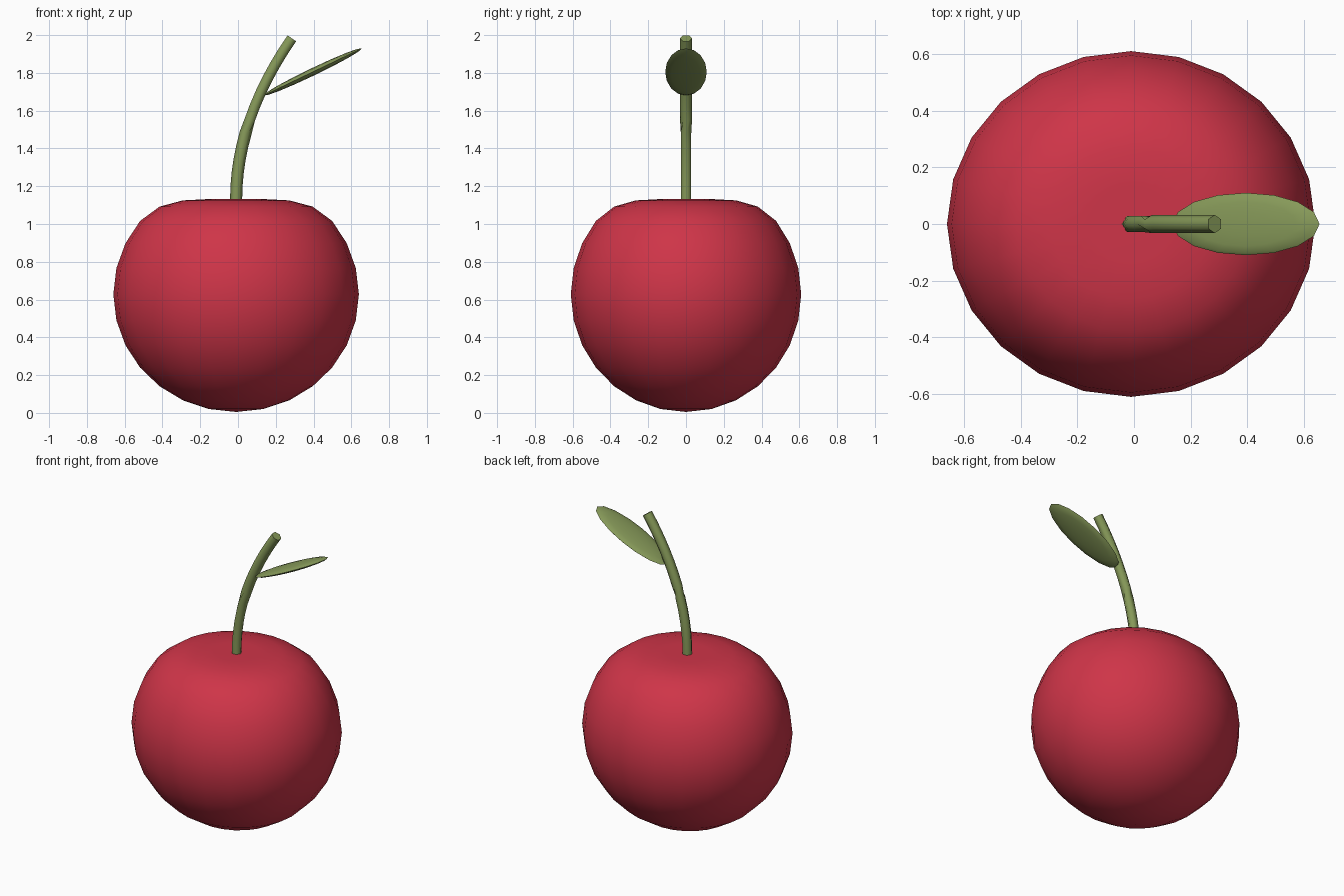
import bpy, bmesh
from math import sin, cos, pi, radians, atan2
from mathutils import Matrix, Vector

if "Cube" in bpy.data.objects:
    bpy.data.objects.remove(bpy.data.objects["Cube"])


def material(name, color):
    m = bpy.data.materials.new(name)
    m.diffuse_color = (*color, 1)
    m.use_nodes = True
    m.node_tree.nodes["Principled BSDF"].inputs["Base Color"].default_value = m.diffuse_color
    return m


def finish(name, bm, mat):
    bmesh.ops.recalc_face_normals(bm, faces=bm.faces)
    me = bpy.data.meshes.new(name)
    bm.to_mesh(me)
    bm.free()
    ob = bpy.data.objects.new(name, me)
    bpy.context.collection.objects.link(ob)
    me.materials.append(mat)
    bpy.ops.object.select_all(action='DESELECT')
    ob.select_set(True)
    bpy.context.view_layer.objects.active = ob
    bpy.ops.object.shade_smooth_by_angle(angle=radians(65))
    return ob


red = material("cherry_red", (0.62, 0.035, 0.065))
green = material("leaf_green", (0.24, 0.32, 0.10))
CX = -0.01

# Fruit: squashed sphere with the crown pressed down into a shallow dimple
bm = bmesh.new()
bmesh.ops.create_uvsphere(bm, u_segments=24, v_segments=14, radius=1)
crown = {10: 1.09, 11: 1.124, 12: 1.131, 13: 1.128}
levels = [(sin(radians(90 - 180 / 14 * k)), z)
          for k, z in ((4, 0), (3, 1.092), (2, 1.125), (1, 1.132), (0, 1.126))]
for v in bm.verts:
    unit_z = v.co.z
    z = 0.628 + 0.623 * unit_z
    for level, pressed in levels[1:]:
        if abs(unit_z - level) < 0.01:
            z = pressed
    v.co = (CX + 0.65 * v.co.x, 0.61 * v.co.y, z)
finish("fruit", bm, red)

# Stem: six-sided tube along a bending path
bm = bmesh.new()
STEPS, SIDES, R = 12, 6, 0.032
rings = []
for i in range(STEPS + 1):
    t = i / STEPS
    centre = Vector((CX + 0.295 * t * t, 0, 1.128 + 0.855 * t))
    tilt = atan2(0.59 * t, 0.855)
    side = Vector((cos(tilt), 0, -sin(tilt)))
    turn = 0 if t < 0.45 else pi / 6
    rings.append([bm.verts.new(centre + R * (side * cos(a) + Vector((0, sin(a), 0))))
                  for a in (turn + 2 * pi * k / SIDES for k in range(SIDES))])
for lo, hi in zip(rings, rings[1:]):
    for k in range(SIDES):
        n = (k + 1) % SIDES
        bm.faces.new((lo[k], lo[n], hi[n], hi[k]))
bm.faces.new(rings[0])
bm.faces.new(rings[-1])
finish("stem", bm, green)

# Leaf: thin flattened ellipsoid tilted up and outwards
bm = bmesh.new()
bmesh.ops.create_uvsphere(
    bm, u_segments=16, v_segments=8, radius=1,
    matrix=Matrix.Translation((0.395, 0, 1.805))
    @ Matrix.Rotation(radians(-25.6), 4, 'Y')
    @ Matrix.Diagonal((0.288, 0.11, 0.02, 1)))
leaf = finish("leaf", bm, green)
leaf.data.shade_smooth()
